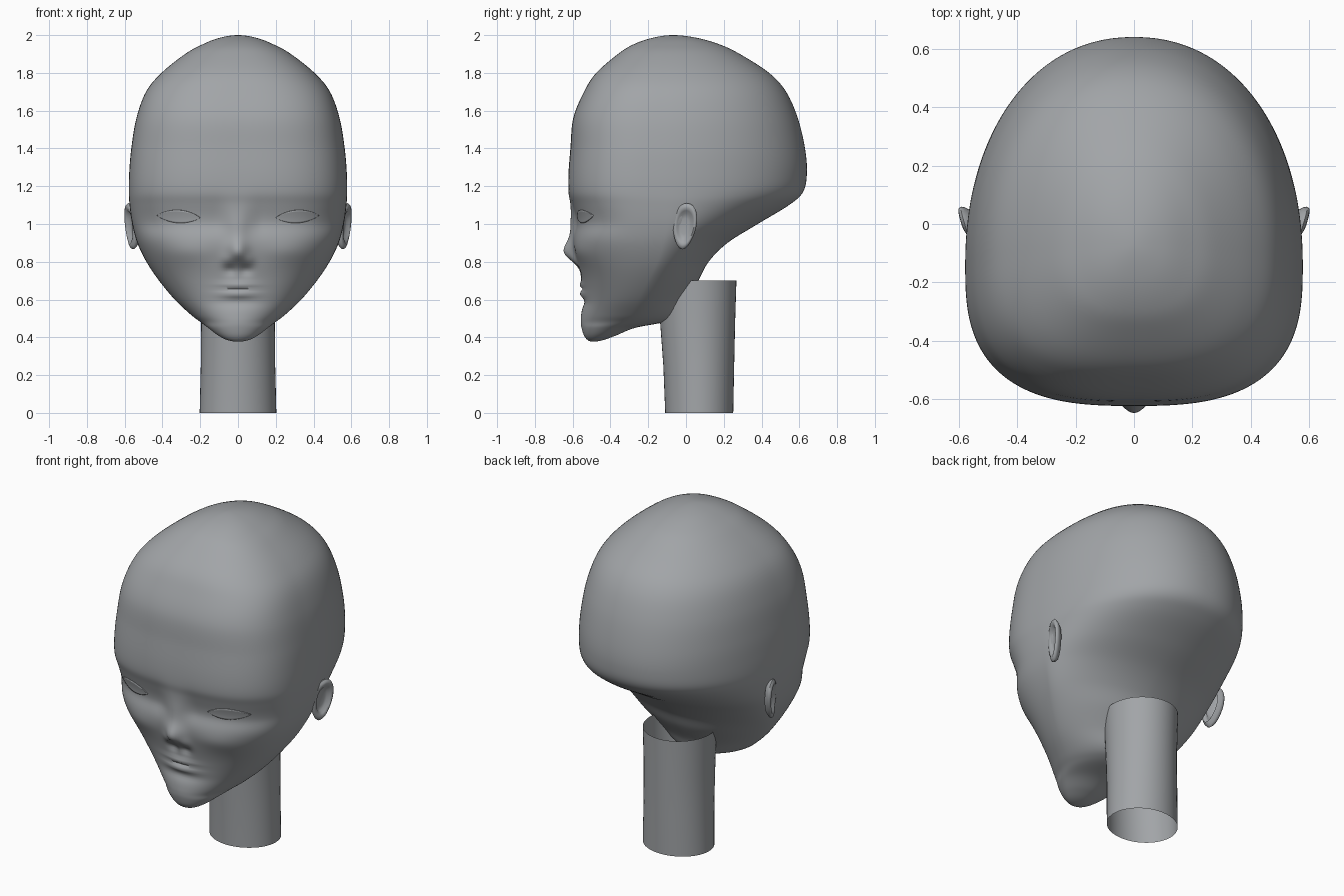
import bpy, bmesh
from math import sin, cos, pi, exp
from mathutils import Vector
from mathutils.bvhtree import BVHTree

cube = bpy.data.objects.get("Cube")
if cube:
    bpy.data.objects.remove(cube, do_unlink=True)

grey = bpy.data.materials.new("matte_grey")
grey.use_nodes = True
grey.diffuse_color = (0.36, 0.375, 0.39, 1)
grey.node_tree.nodes["Principled BSDF"].inputs["Base Color"].default_value = grey.diffuse_color


def finish(name, bm, angle=1.0):
    """Turn a bmesh into a smooth shaded object."""
    bmesh.ops.recalc_face_normals(bm, faces=bm.faces)
    mesh = bpy.data.meshes.new(name)
    bm.to_mesh(mesh)
    bm.free()
    mesh.materials.append(grey)
    obj = bpy.data.objects.new(name, mesh)
    bpy.context.collection.objects.link(obj)
    bpy.ops.object.select_all(action='DESELECT')
    obj.select_set(True)
    bpy.context.view_layer.objects.active = obj
    bpy.ops.object.shade_smooth_by_angle(angle=angle)
    return obj


def skin(rings, closed=True):
    """Bridge a list of point rings with quads."""
    bm = bmesh.new()
    loops = [[bm.verts.new(p) for p in ring] for ring in rings]
    for lower, upper in zip(loops, loops[1:]):
        count = len(lower)
        for i in range(count if closed else count - 1):
            j = (i + 1) % count
            bm.faces.new((lower[i], lower[j], upper[j], upper[i]))
    bmesh.ops.remove_doubles(bm, verts=bm.verts, dist=1e-5)
    return bm


def bell(value, width):
    return exp(-(value / width) ** 2)


def lopsided(value, below, above):
    return bell(value, above if value > 0 else below)


def ramp(value, low, high):
    t = min(1, max(0, (value - low) / (high - low)))
    return t * t * (3 - 2 * t)


# Head levels: height, front, back, half width, widest point
levels = [
    (2.0, -.07, -.07, 0, -.07),
    (1.985, -.18, .06, .1, -.07),
    (1.95, -.28, .18, .19, -.08),
    (1.9, -.36, .285, .28, -.09),
    (1.8, -.475, .44, .405, -.1),
    (1.7, -.54, .53, .487, -.11),
    (1.56, -.597, .592, .538, -.12),
    (1.4, -.612, .63, .565, -.13),
    (1.27, -.622, .64, .576, -.14),
    (1.17, -.622, .62, .578, -.14),
    (1.1, -.61, .545, .574, -.12),
    (1.0, -.6, .38, .56, -.1),
    (.9, -.595, .22, .533, -.12),
    (.8, -.575, .12, .485, -.15),
    (.7, -.553, .065, .418, -.2),
    (.6, -.545, .0, .335, -.25),
    (.52, -.555, -.04, .25, -.29),
    (.482, -.557, -.11, .2, -.33),
    (.45, -.553, -.27, .158, -.4),
    (.41, -.54, -.37, .105, -.45),
    (.385, -.52, -.44, .055, -.48),
    (.377, -.495, -.495, 0, -.495),
]


def mirrored_end(end, near):
    """Extra level past a pole so that the pole stays round."""
    return (near[0],) + tuple(2 * e - n for e, n in zip(end[1:], near[1:]))


def smooth_levels(rows, steps):
    rows = [mirrored_end(rows[0], rows[1])] + rows + [mirrored_end(rows[-1], rows[-2])]
    for i in range(1, len(rows) - 2):
        for s in range(steps):
            t = s / steps
            yield [b + .5 * t * (c - a + t * (2 * a - 5 * b + 4 * c - d + t * (3 * (b - c) + d - a)))
                   for a, b, c, d in zip(*rows[i - 1:i + 3])]
    yield rows[-2]


def face_relief(x, z):
    """Depth added to the face: nose, nostrils, lips, eye sockets and cheeks."""
    side = abs(x)
    nose = -.058 * bell(x, .055) * lopsided(z - .85, .055, .065)
    bridge = -.012 * bell(x, .045) * bell(z - .97, .09)
    wings = -.012 * bell(side - .06, .03) * bell(z - .81, .03)
    nostrils = .016 * bell(side - .04, .035) * bell(z - .755, .025)
    lips = -.014 * bell(x, .09) * (bell(z - .675, .018) + 1.2 * bell(z - .63, .02))
    mouth = .008 * bell(x, .1) * bell(z - .655, .009)
    under_lip = .008 * bell(x, .12) * bell(z - .585, .025)
    sockets = .022 * ramp(side, .02, .13) * lopsided(z - 1.01, .06, .1)
    cheeks = -.012 * bell(side - .27, .15) * bell(z - .85, .06)
    return nose + bridge + wings + nostrils + lips + mouth + under_lip + sockets + cheeks


def head_ring(level, count=240):
    z, front, back, width, middle = level
    front_power = 2 + .8 * ramp(z, .5, 1.0) - .4 * ramp(z, 1.6, 2)
    back_power = 1.85 + .3 * ramp(z, .9, 1.2)
    ring = []
    for i in range(count):
        a = 2 * pi * i / count
        u, v = cos(a), sin(a)
        n = back_power if v > 0 else front_power
        r = (abs(u) ** n + abs(v) ** n) ** (-1 / n)
        x = width * r * u
        y = middle + r * v * (back - middle if v > 0 else middle - front)
        y += face_relief(x, z) * ramp(-v, .3, .7)
        ring.append((x, y, z))
    return ring


head = skin([head_ring(level) for level in smooth_levels(levels, 7)])
surface = BVHTree.FromBMesh(head)
finish("head", head)

# Neck: open tube, slightly oval and leaning
neck_rings = []
for z, front, back, half in ((0, -.11, .25, .203), (.25, -.12, .255, .197),
                             (.48, -.137, .26, .195), (.7, -.15, .267, .2)):
    mid, depth = (front + back) / 2, (back - front) / 2
    neck_rings.append([(half * cos(2 * pi * i / 48), mid + depth * sin(2 * pi * i / 48), z)
                       for i in range(48)])
finish("neck", skin(neck_rings))

for name, side in (("left", 1), ("right", -1)):
    # Eye: thin almond plate lying on the face
    columns = []
    for i in range(17):
        t = i / 16
        x = side * (.2 + .23 * t)
        half = .034 * sin(pi * t) ** .8
        column = []
        for j in range(-4, 5):
            z = 1.033 + .012 * t + half * j / 4
            hit = surface.ray_cast(Vector((x, -2, z)), Vector((0, 1, 0)))[0]
            column.append((x, hit.y - .005, z))
        columns.append(column)
    eye = finish(name + "_eye", skin(columns, closed=False))
    plate = eye.modifiers.new("thickness", 'SOLIDIFY')
    plate.thickness = .006
    plate.offset = -1

    # Ear: shallow bowl with a raised rim, flaring out towards the back
    ear_rings = []
    for r, height in ((0, -.012), (.35, -.012), (.55, -.008), (.68, .006), (.8, .013),
                      (.92, .01), (1, 0), (.97, -.012), (.8, -.03)):
        ring = []
        for i in range(40):
            a = 2 * pi * i / 40
            up = sin(a) * r
            y = -.007 + cos(a) * r * (.062 + .012 * up) + .012 * up
            z = .988 + .122 * up
            lift = height if height < 0 else height * (.35 + .65 * ramp(cos(a), -.9, -.2))
            ring.append((side * (.572 + .3 * y + .008 * up + lift), y, z))
        ear_rings.append(ring)
    finish(name + "_ear", skin(ear_rings))
